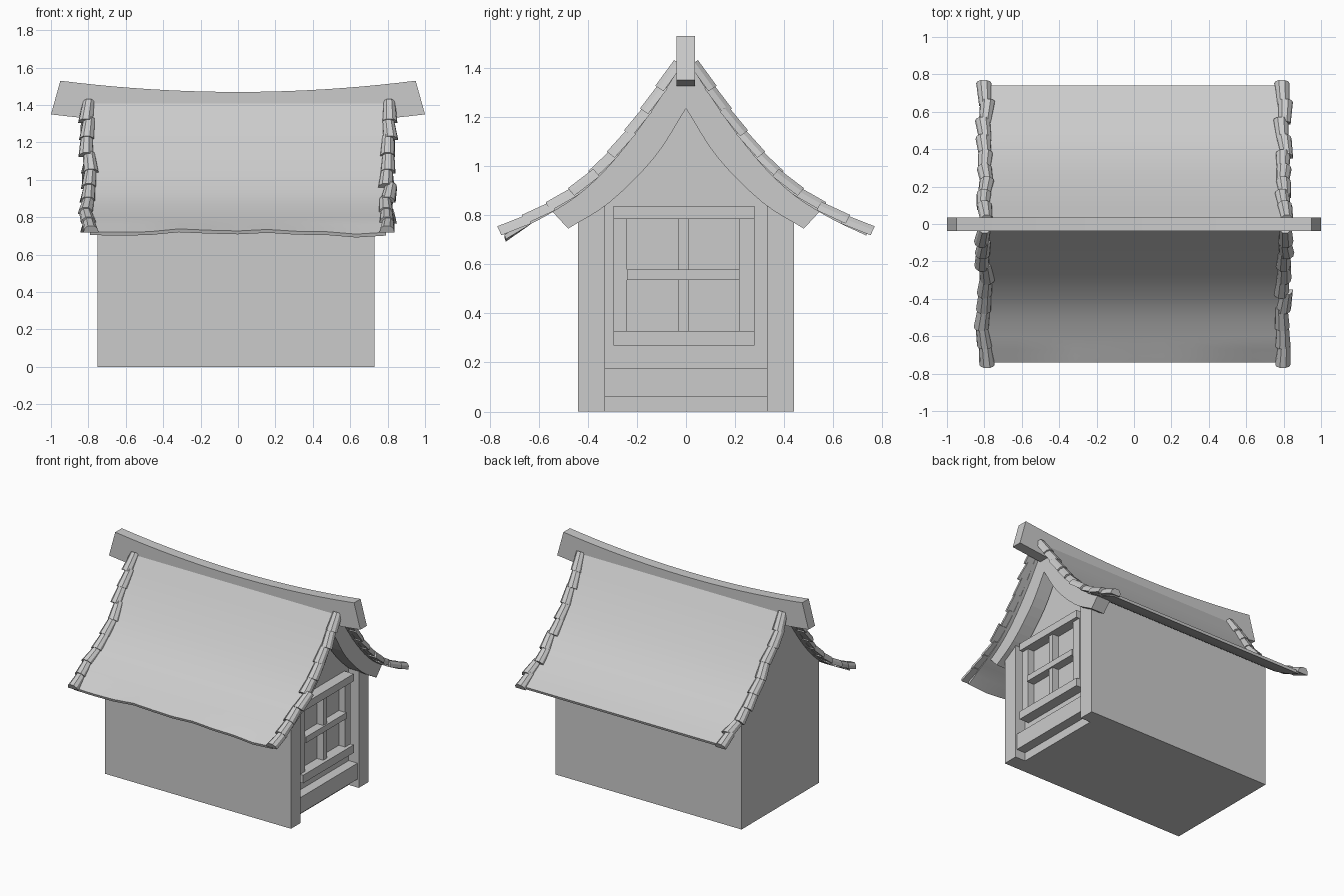
import bpy, bmesh, math, random
from mathutils import Vector

if "Cube" in bpy.data.objects:
    bpy.data.objects.remove(bpy.data.objects["Cube"])
random.seed(4)


def make(name, verts, faces, smooth=False):
    bm = bmesh.new()
    vs = [bm.verts.new(v) for v in verts]
    for f in faces:
        bm.faces.new([vs[i] for i in f])
    bmesh.ops.recalc_face_normals(bm, faces=bm.faces)
    me = bpy.data.meshes.new(name)
    bm.to_mesh(me)
    bm.free()
    ob = bpy.data.objects.new(name, me)
    bpy.context.collection.objects.link(ob)
    if smooth:
        bpy.context.view_layer.objects.active = ob
        ob.select_set(True)
        bpy.ops.object.shade_smooth_by_angle(angle=math.radians(30))
        ob.select_set(False)
    return ob


def loft(name, rings, smooth=False):
    n = len(rings[0])
    verts = [v for r in rings for v in r]
    faces = [list(range(n)), list(range(len(verts) - n, len(verts)))]
    for k in range(len(rings) - 1):
        for i in range(n):
            j = (i + 1) % n
            faces.append([k * n + i, k * n + j, (k + 1) * n + j, (k + 1) * n + i])
    return make(name, verts, faces, smooth)


def prism(name, prof, x0, x1):
    return loft(name, [[(x, y, z) for y, z in prof] for x in (x0, x1)])


def box(name, x0, x1, y0, y1, z0, z1):
    return prism(name, [(y0, z0), (y1, z0), (y1, z1), (y0, z1)], x0, x1)


def spline(pts, steps=4):
    p = [Vector(q) for q in pts]
    p = [2 * p[0] - p[1]] + p + [2 * p[-1] - p[-2]]
    out = []
    for i in range(1, len(p) - 2):
        a, b, c, d = p[i - 1:i + 3]
        for s in range(steps):
            t = s / steps
            out.append(0.5 * (2 * b + (c - a) * t + (2 * a - 5 * b + 4 * c - d) * t * t
                              + (3 * b - a - 3 * c + d) * t ** 3))
    return out + [p[-2]]


# Swept roof slope (y, z), from ridge to eave
slope = spline([(0.03, 1.42), (0.14, 1.25), (0.25, 1.10), (0.35, 0.985),
                (0.46, 0.888), (0.6, 0.802), (0.74, 0.735)])


def roof_z(y):
    for a, b in zip(slope, slope[1:]):
        if a.x <= y <= b.x:
            return a.y + (b.y - a.y) * (y - a.x) / (b.x - a.x)
    return slope[0].y


def under(y_end):
    """underside of the roof from near the ridge out to y_end"""
    pts = [(p.x, p.y - 0.018) for p in slope if p.x < y_end - 0.01]
    return pts + [(y_end, roof_z(y_end) - 0.018)]


def mirrored(half):
    return [(-y, z) for y, z in reversed(half)] + half


# Main body with recessed front panel, corner posts
prism("body", [(-0.44, 0)] + mirrored(under(0.44)) + [(0.44, 0)], -0.75, 0.65)
for s, n in ((-1, "left"), (1, "right")):
    prism(n + "_post", [(s * 0.33, 0), (s * 0.44, 0), (s * 0.44, roof_z(0.44) - 0.02),
                        (s * 0.33, roof_z(0.33) - 0.02)], 0.62, 0.73)

# Gable board under the roof
inner = [tuple(p) for p in spline([(0, 1.235), (0.127, 1.037), (0.31, 0.853), (0.48, 0.745)])]
outer = under(0.545)
ring = mirrored(outer) + inner[::-1] + [(-y, z) for y, z in inner[1:]]
prism("gable_board", ring, 0.66, 0.765)

# Sill rail and window lattice
box("sill_rail", 0.64, 0.72, -0.33, 0.33, 0.06, 0.175)
for n, xf, y0, y1, z0, z1 in (
        ("window_top_rail", 0.725, -0.295, 0.28, 0.785, 0.838),
        ("window_bottom_rail", 0.725, -0.295, 0.28, 0.27, 0.328),
        ("window_left_stile", 0.70, -0.295, -0.24, 0.328, 0.785),
        ("window_right_stile", 0.70, 0.218, 0.28, 0.328, 0.785),
        ("window_cross_bar", 0.71, -0.24, 0.218, 0.535, 0.578),
        ("window_upright_bar", 0.70, -0.03, 0.01, 0.328, 0.785)):
    box(n, 0.64, xf, y0, y1, z0, z1)

# Roof sheets, front one with a wavy eave
wave = [-0.012, -0.015, -0.012, 0.003, -0.004, -0.008, 0, -0.01, -0.012, -0.025, -0.015]
for s, n in ((-1, "front"), (1, "back")):
    rings = []
    for i, w in enumerate(wave):
        x = -0.79 + 1.58 * i / 10
        top, bot = [], []
        for k, p in enumerate(slope):
            f = max(0, (k - len(slope) + 4) / 3) if s < 0 else 0
            top.append((x, s * p.x, p.y + w * f))
            bot.append((x, s * (p.x - 0.006), p.y - 0.018 + w * f))
        rings.append(top + bot[::-1])
    loft(n + "_roof", rings, True)

# Overlapping verge tiles down each roof edge
arc = [0]
for a, b in zip(slope, slope[1:]):
    arc.append(arc[-1] + (b - a).length)


def along(d):
    for k in range(len(arc) - 1):
        if d <= arc[k + 1] or k == len(arc) - 2:
            return slope[k] + (slope[k + 1] - slope[k]) * ((d - arc[k]) / (arc[k + 1] - arc[k]))


COUNT = 9
step = arc[-1] / COUNT
for sx, xn in ((-1, "left"), (1, "right")):
    for sy, yn in ((-1, "front"), (1, "back")):
        for i in range(COUNT):
            x = sx * 0.80 + random.uniform(-0.012, 0.012)
            skew = random.uniform(-0.01, 0.01)
            rings = []
            a, b = along(i * step), along((i + 1) * step + 0.018)
            t = (b - a).normalized()
            nrm = Vector((-t.y, t.x))
            for c, w, lift, dx in ((a, 0.033, 0.0, -skew), (b, 0.041, 0.008, skew)):
                sec = [(-1, -0.018), (-0.85, 0.006), (-0.4, 0.022),
                       (0.4, 0.022), (0.85, 0.006), (1, -0.018)]
                r = []
                for u, h in sec:
                    q = c + nrm * (h + lift)
                    r.append((x + dx + u * w, sy * q.x, q.y))
                rings.append(r)
            loft(f"{yn}_{xn}_verge_tile_{i + 1}", rings)

# Curved ridge beam with flared ends
rings = []
for i in range(21):
    u = -1 + i / 10
    xt, zt = 0.95 * u, 1.47 + 0.06 * u * u
    xb, zb = u, 1.29 + 0.06 * u * u
    rings.append([(xt, -0.038, zt), (xt, 0.036, zt), (xb, 0.036, zb), (xb, -0.038, zb)])
loft("ridge_beam", rings, True)
